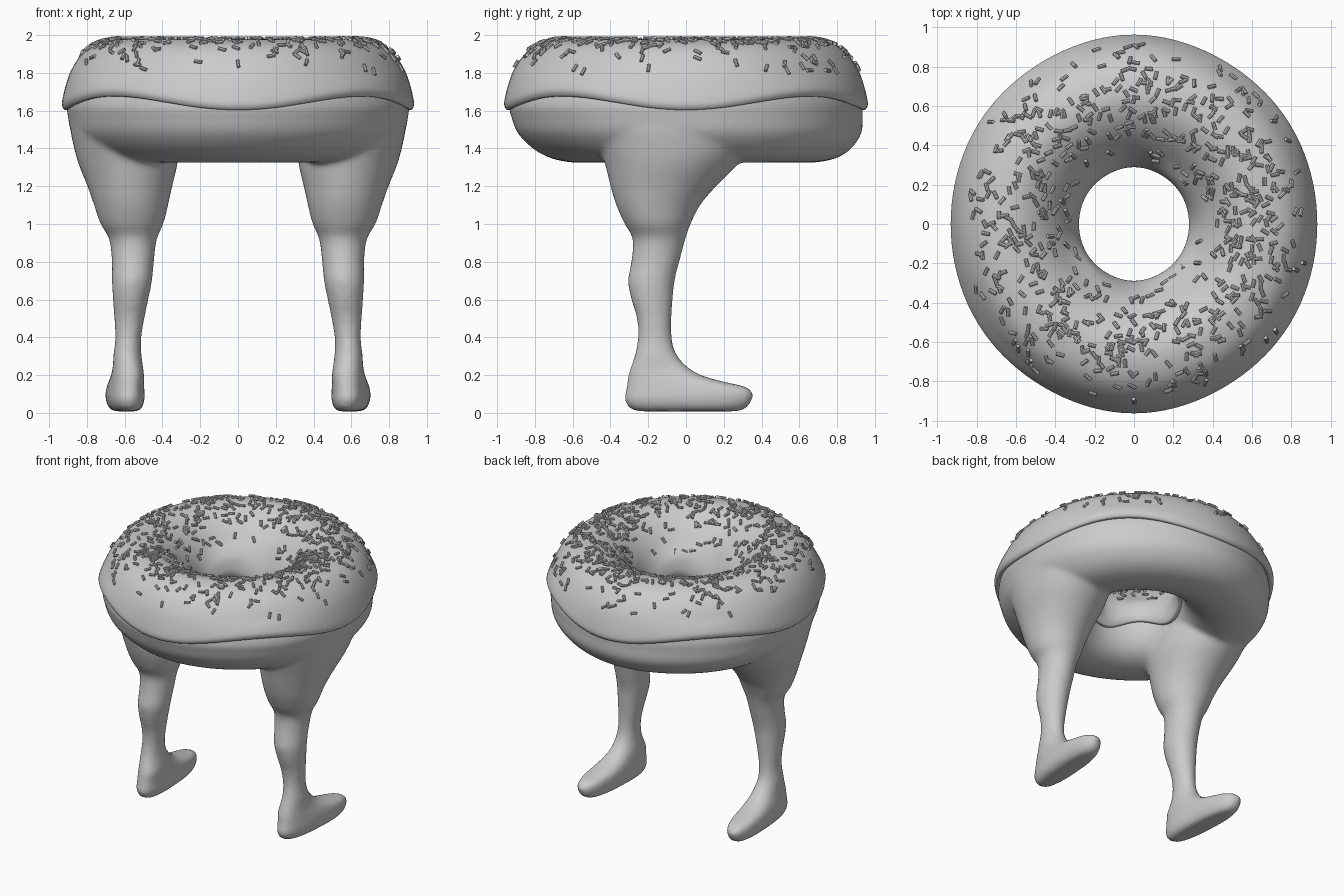
import bpy, bmesh, math, random
from mathutils import Vector, Matrix

if "Cube" in bpy.data.objects:
    bpy.data.objects.remove(bpy.data.objects["Cube"])

random.seed(7)
TAU = 2 * math.pi


def spline(pts, n=5, closed=False):
    """Catmull-Rom interpolation of equal-length tuples."""
    out, m = [], len(pts)
    for i in range(m if closed else m - 1):
        ids = (i - 1, i, i + 1, i + 2)
        p = [Vector(pts[k % m] if closed else pts[min(max(k, 0), m - 1)]) for k in ids]
        for s in range(n):
            t = s / n
            out.append(0.5 * (2 * p[1] + (p[2] - p[0]) * t
                       + (2 * p[0] - 5 * p[1] + 4 * p[2] - p[3]) * t * t
                       + (3 * p[1] - p[0] - 3 * p[2] + p[3]) * t ** 3))
    if not closed:
        out.append(Vector(pts[-1]))
    return out


def skin(bm, rings, closed=False):
    """Bridge rings of points; cap the ends unless the loft is closed."""
    vs = [[bm.verts.new(p) for p in r] for r in rings]
    n = len(vs[0])
    for i in range(len(vs) if closed else len(vs) - 1):
        a, b = vs[i], vs[(i + 1) % len(vs)]
        for j in range(n):
            k = (j + 1) % n
            bm.faces.new((a[j], a[k], b[k], b[j]))
    if not closed:
        bm.faces.new(vs[0][::-1])
        bm.faces.new(vs[-1])


def make(name, bm, smooth=True):
    bmesh.ops.recalc_face_normals(bm, faces=bm.faces)
    for f in bm.faces:
        f.smooth = smooth
    me = bpy.data.meshes.new(name)
    bm.to_mesh(me)
    bm.free()
    ob = bpy.data.objects.new(name, me)
    bpy.context.collection.objects.link(ob)
    return ob


def clamp(v):
    return min(max(v, 0), 1)


def plan(a):
    """Outline: slightly squarish, softly pointed at front and back."""
    return 1 + 0.033 * abs(math.sin(a)) ** 10 + 0.012 * math.sin(2 * a) ** 2


def revolve(bm, profile, shift, wave, n=112):
    rings = []
    for i in range(n):
        a = TAU * i / n
        ring = []
        for r, z in profile:
            r *= plan(a)
            dy = shift * clamp((1.6 - z) / 0.25)
            dz = -wave * math.cos(4 * a) * clamp((1.8 - z) / 0.12)
            ring.append((r * math.cos(a), r * math.sin(a) + dy, z + dz))
        rings.append(ring)
    skin(bm, rings, True)


# Dough ring, with both legs fused into it
dough = [(0.905, 1.64), (0.9, 1.57), (0.88, 1.48), (0.81, 1.395), (0.72, 1.345),
         (0.6, 1.325), (0.5, 1.34), (0.41, 1.39), (0.345, 1.48), (0.315, 1.6),
         (0.34, 1.69), (0.42, 1.81), (0.54, 1.92), (0.65, 1.94), (0.77, 1.9), (0.86, 1.77)]
bm = bmesh.new()
revolve(bm, spline(dough, 4, True), 0.04, 0)

# Leg sections: z, inner x, outer x, heel-side y, toe-side y
leg = [(0.008, 0.53, 0.65, -0.25, 0.27), (0.025, 0.505, 0.685, -0.3, 0.32),
       (0.07, 0.49, 0.705, -0.325, 0.35), (0.11, 0.49, 0.705, -0.32, 0.352),
       (0.14, 0.492, 0.7, -0.315, 0.31), (0.165, 0.495, 0.695, -0.31, 0.2),
       (0.2, 0.498, 0.685, -0.305, 0.08), (0.25, 0.505, 0.67, -0.29, 0.0),
       (0.32, 0.512, 0.658, -0.268, -0.055), (0.4, 0.512, 0.65, -0.255, -0.075),
       (0.5, 0.495, 0.655, -0.26, -0.077), (0.6, 0.475, 0.662, -0.29, -0.07),
       (0.7, 0.455, 0.668, -0.307, -0.06), (0.8, 0.445, 0.668, -0.29, -0.035),
       (0.92, 0.43, 0.682, -0.282, -0.003), (1.0, 0.395, 0.728, -0.325, 0.025),
       (1.1, 0.37, 0.762, -0.37, 0.075), (1.2, 0.348, 0.797, -0.4, 0.16),
       (1.32, 0.32, 0.845, -0.43, 0.28), (1.42, 0.32, 0.872, -0.46, 0.36),
       (1.52, 0.34, 0.89, -0.48, 0.4), (1.62, 0.36, 0.885, -0.45, 0.38)]
for side in (-1, 1):
    rings = []
    for z, x0, x1, y0, y1 in spline(leg, 3):
        ring = []
        foot = clamp((0.3 - z) / 0.1)
        for i in range(40):
            c, s = math.cos(TAU * i / 40), math.sin(TAU * i / 40)
            e = 1 - 0.2 * foot
            px = math.copysign(abs(c) ** e, c)
            py = math.copysign(abs(s) ** e, s)
            y = (y0 + y1) / 2 + (y1 - y0) / 2 * py
            x = (x0 + x1) / 2 + (x1 - x0) / 2 * px * (1 - 0.08 * foot)
            x += 0.06 * foot * y
            ring.append((side * x, y, z))
        rings.append(ring)
    skin(bm, rings)
body = make("dough_with_legs", bm)
rm = body.modifiers.new("fuse", 'REMESH')
rm.mode = 'VOXEL'
rm.voxel_size = 0.016
rm.use_smooth_shade = True
sm = body.modifiers.new("soften", 'SMOOTH')
sm.factor = 0.5
sm.iterations = 8

# Icing with a wavy lower lip
icing = [(0.86, 1.665), (0.905, 1.64), (0.926, 1.65), (0.93, 1.69), (0.895, 1.79),
         (0.835, 1.89), (0.76, 1.95), (0.65, 1.978), (0.55, 1.96), (0.45, 1.895),
         (0.36, 1.79), (0.3, 1.69), (0.28, 1.6), (0.288, 1.55), (0.305, 1.535), (0.34, 1.56),
         (0.36, 1.68), (0.44, 1.81), (0.55, 1.93), (0.65, 1.945), (0.76, 1.91), (0.85, 1.78)]
curve = spline(icing, 5, True)
bm = bmesh.new()
revolve(bm, curve, 0, 0.036)
make("icing", bm)

# Sprinkles scattered over the upper icing, lying on its surface
top = spline(icing[3:12], 8)
bm = bmesh.new()
count = 0
while count < 680:
    r = random.gauss(0.63, 0.16)
    if not 0.33 < r < 0.89:
        continue
    k = min(range(1, len(top) - 1), key=lambda i: abs(top[i][0] - r))
    a = random.uniform(0, TAU)
    t = (top[k + 1] - top[k - 1]).normalized()
    z = top[k][1] + (r - top[k][0]) * (t[1] / t[0] if abs(t[0]) > 0.1 else 0)
    out = Vector((math.cos(a), math.sin(a), 0))
    along = out * t[0] + Vector((0, 0, t[1]))
    around = Vector((-math.sin(a), math.cos(a), 0))
    normal = around.cross(along)
    if normal.z < 0:
        normal = -normal
    w = random.uniform(0, TAU)
    d = along * math.cos(w) + around * math.sin(w)
    pos = out * r * plan(a) + Vector((0, 0, z)) + normal * 0.006
    mat = Matrix.Translation(pos) @ d.to_track_quat('Z', 'Y').to_matrix().to_4x4()
    bmesh.ops.create_cone(bm, cap_ends=True, segments=8, radius1=0.0095,
                          radius2=0.0095, depth=0.042, matrix=mat)
    count += 1
make("sprinkles", bm, False)
